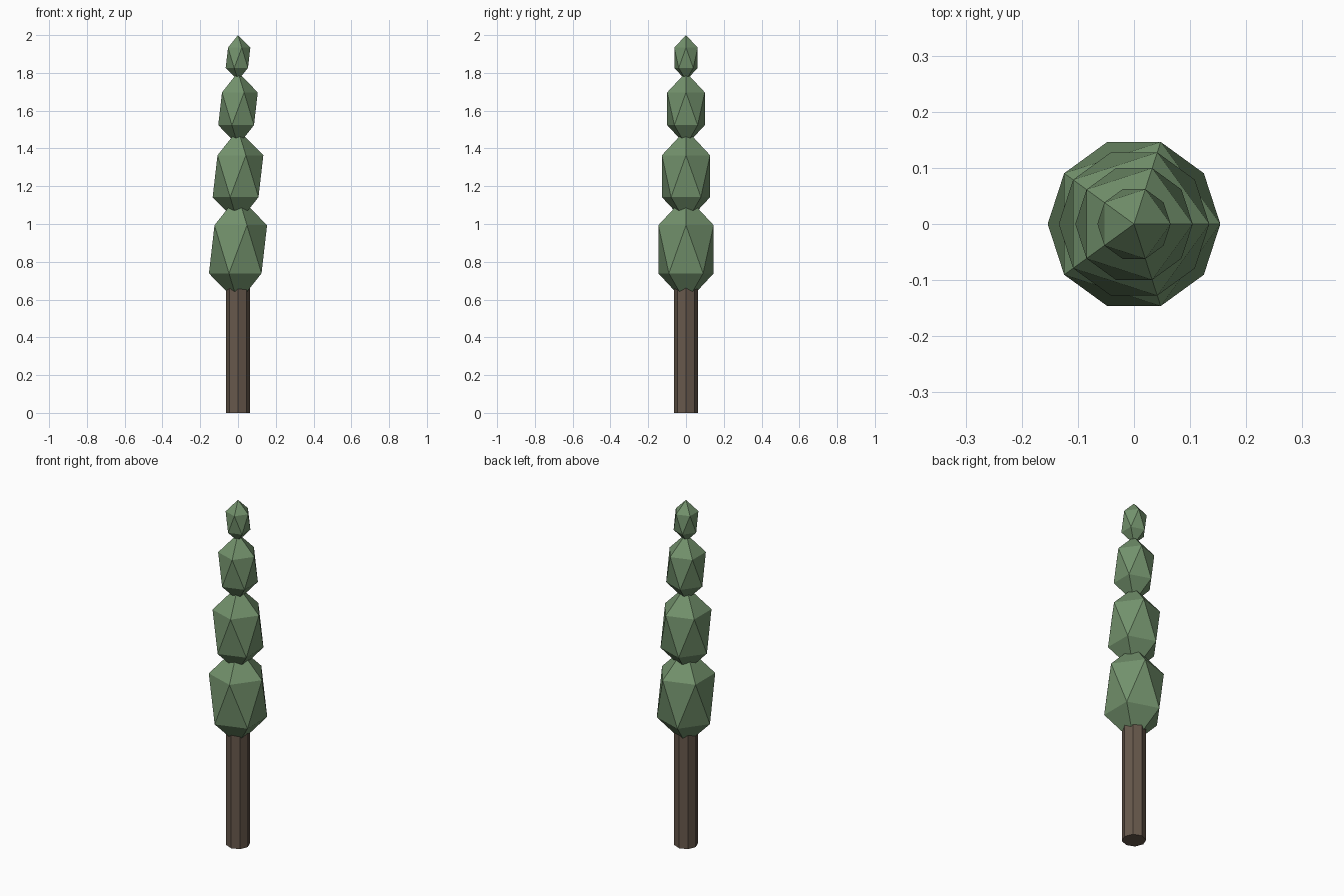
import bpy

if "Cube" in bpy.data.objects:
    bpy.data.objects.remove(bpy.data.objects["Cube"])


def make_material(name, rgb):
    m = bpy.data.materials.new(name)
    m.diffuse_color = (*rgb, 1.0)
    m.use_nodes = True
    m.node_tree.nodes["Principled BSDF"].inputs["Base Color"].default_value = m.diffuse_color
    return m


leaf = make_material("leaf green", (0.17, 0.285, 0.15))
bark = make_material("bark brown", (0.135, 0.098, 0.072))

# Trunk: eight-sided post, top hidden inside the lowest foliage ball
TRUNK_TOP = 0.75
bpy.ops.mesh.primitive_cylinder_add(vertices=8, radius=0.063, depth=TRUNK_TOP,
                                    location=(0, 0, TRUNK_TOP / 2),
                                    rotation=(0, 0, 0))
trunk = bpy.context.object
trunk.name = "trunk"
trunk.data.materials.append(bark)

# Foliage: stacked, stretched icosahedra (centre height, radius, half height)
tiers = [(0.866, 0.172, 0.285),
         (1.253, 0.150, 0.248),
         (1.610, 0.117, 0.194),
         (1.880, 0.073, 0.120)]
for i, (z, r, h) in enumerate(tiers, 1):
    bpy.ops.mesh.primitive_ico_sphere_add(subdivisions=1, radius=1, location=(0, 0, z))
    ball = bpy.context.object
    ball.name = f"foliage_{i}"
    ball.scale = (r, r, h)
    ball.data.materials.append(leaf)
